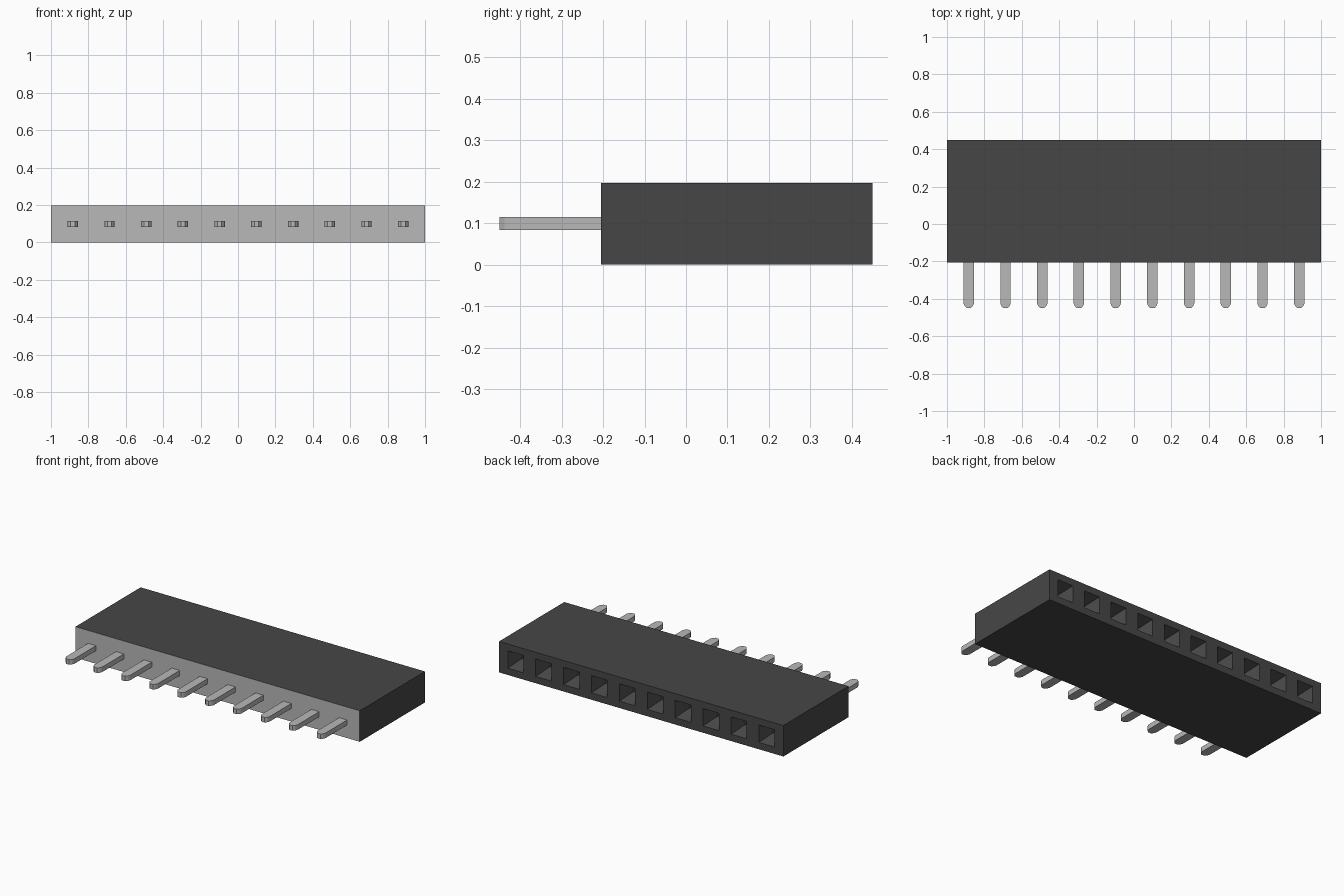
import bpy
import bmesh
from mathutils import Vector

cube = bpy.data.objects.get("Cube")
if cube:
    bpy.data.objects.remove(cube)

COUNT, PITCH = 10, 0.1963
CENTRES = [(i - (COUNT - 1) / 2) * PITCH for i in range(COUNT)]
HEIGHT, FRONT, BACK = 0.197, -0.205, 0.45
MID = HEIGHT / 2


def make_material(name, rgb):
    mat = bpy.data.materials.new(name)
    mat.use_nodes = True
    mat.diffuse_color = (*rgb, 1)
    mat.node_tree.nodes["Principled BSDF"].inputs["Base Color"].default_value = (*rgb, 1)
    return mat


def make_object(name, bm, *mats):
    bmesh.ops.recalc_face_normals(bm, faces=bm.faces)
    mesh = bpy.data.meshes.new(name)
    bm.to_mesh(mesh)
    bm.free()
    for mat in mats:
        mesh.materials.append(mat)
    obj = bpy.data.objects.new(name, mesh)
    bpy.context.collection.objects.link(obj)
    return obj


def loft(bm, rings):
    """Join rings of points into a closed solid."""
    rings = [[bm.verts.new(p) for p in ring] for ring in rings]
    bm.faces.new(rings[0])
    bm.faces.new(rings[-1])
    for a, b in zip(rings, rings[1:]):
        for i in range(len(a)):
            j = (i + 1) % len(a)
            bm.faces.new((a[i], a[j], b[j], b[i]))


def square(x, y, half):
    return [(x + sx * half, y, MID + sz * half)
            for sx, sz in ((-1, -1), (1, -1), (1, 1), (-1, 1))]


black = make_material("black plastic", (0.062, 0.062, 0.062))
silver = make_material("silver metal", (0.48, 0.48, 0.48))

# Housing block
bm = bmesh.new()
loft(bm, [[(-1, y, 0), (1, y, 0), (1, y, HEIGHT), (-1, y, HEIGHT)] for y in (FRONT, BACK)])
housing = make_object("housing", bm, black, silver)

# Tapered socket openings in the back
bm = bmesh.new()
for x in CENTRES:
    loft(bm, [square(x, BACK + 0.01, 0.055), square(x, BACK, 0.055),
              square(x, BACK - 0.08, 0.02), square(x, BACK - 0.3, 0.02)])
cutter = make_object("socket_cutter", bm, black)
cutter.hide_render = True
mod = housing.modifiers.new("sockets", 'BOOLEAN')
mod.object = cutter
mod.operation = 'DIFFERENCE'
mod.solver = 'EXACT'
bpy.context.view_layer.objects.active = housing
bpy.ops.object.modifier_apply(modifier=mod.name)
bpy.data.objects.remove(cutter)

# Silver front face
for face in housing.data.polygons:
    on_front = face.center.y < FRONT + 0.001
    face.material_index = 1 if on_front else 0

# Flat pins with rounded tips
half_tip = [(0.028, FRONT + 0.01), (0.028, -0.424), (0.022, -0.438), (0.011, -0.45)]
outline = half_tip + [(-x, y) for x, y in reversed(half_tip)]
for n, cx in enumerate(CENTRES, 1):
    bm = bmesh.new()
    loft(bm, [[Vector((cx + x, y, z)) for x, y in outline] for z in (0.083, 0.115)])
    make_object(f"pin_{n}", bm, silver)
